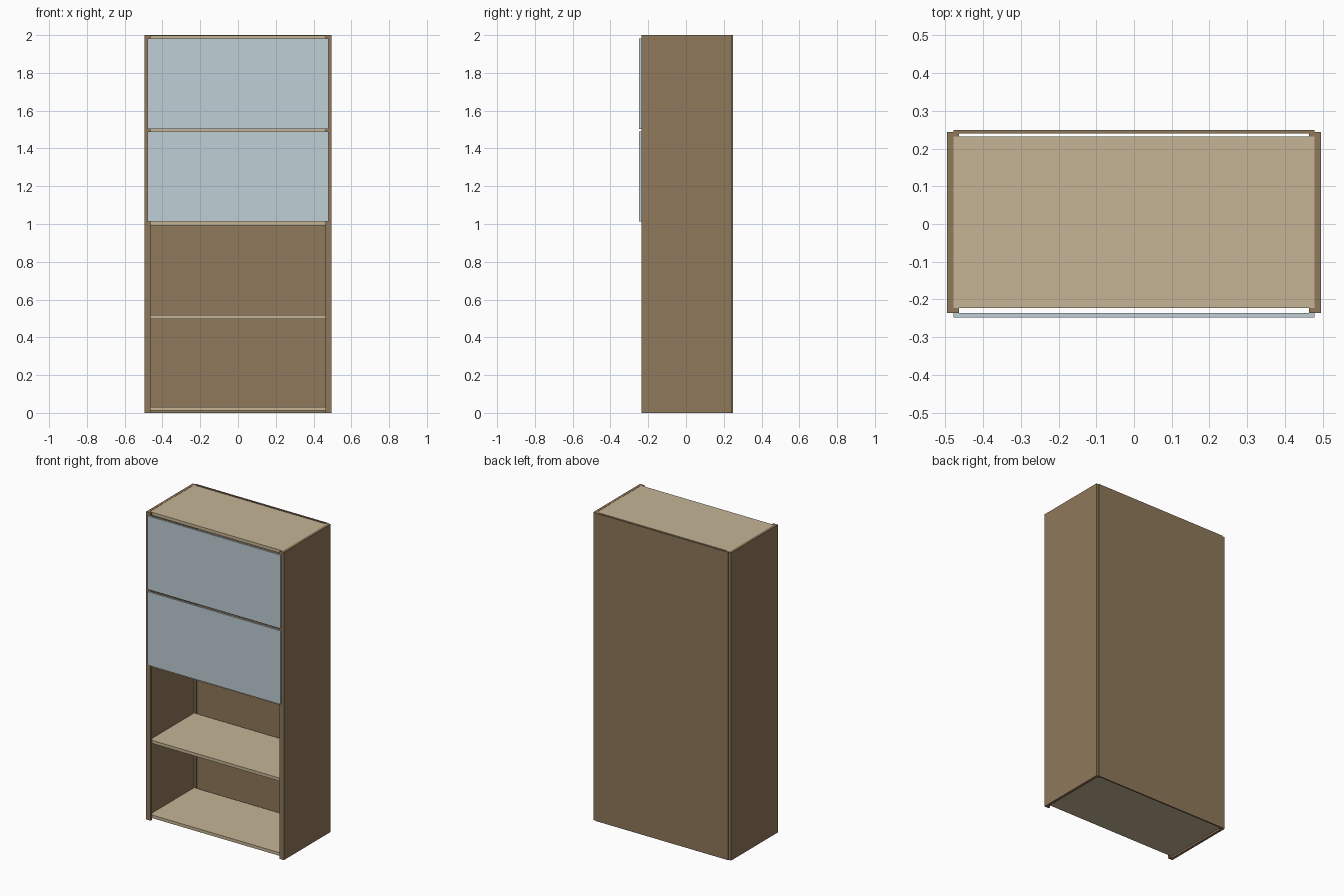
import bpy, bmesh

if "Cube" in bpy.data.objects:
    bpy.data.objects.remove(bpy.data.objects["Cube"])


def material(name, rgb):
    m = bpy.data.materials.new(name)
    m.diffuse_color = (*rgb, 1)
    m.use_nodes = True
    m.node_tree.nodes["Principled BSDF"].inputs["Base Color"].default_value = m.diffuse_color
    return m


wood = material("dark_wood", (0.275, 0.188, 0.105))
light = material("light_wood", (0.56, 0.46, 0.30))
glass = material("door_glass", (0.52, 0.62, 0.66))


def prism(name, profile, z0, z1, mat):
    """Extrude an xy profile from z0 up to z1."""
    bm = bmesh.new()
    face = bm.faces.new([bm.verts.new((x, y, z0)) for x, y in profile])
    top = bmesh.ops.extrude_face_region(bm, geom=[face])
    verts = [v for v in top["geom"] if isinstance(v, bmesh.types.BMVert)]
    bmesh.ops.translate(bm, verts=verts, vec=(0, 0, z1 - z0))
    bmesh.ops.recalc_face_normals(bm, faces=bm.faces)
    mesh = bpy.data.meshes.new(name)
    bm.to_mesh(mesh)
    bm.free()
    mesh.materials.append(mat)
    obj = bpy.data.objects.new(name, mesh)
    bpy.context.collection.objects.link(obj)
    return obj


def board(name, half_w, y0, y1, z0, z1, mat):
    rect = [(-half_w, y0), (half_w, y0), (half_w, y1), (-half_w, y1)]
    return prism(name, rect, z0, z1, mat)


# Side panels: shallow channels with a lip at front and back
OUTER, INNER, LIP = 0.495, 0.478, 0.463
FRONT, BACK = -0.236, 0.244
SHELF_FRONT, SHELF_BACK = -0.222, 0.232
channel = [(OUTER, FRONT), (OUTER, BACK), (LIP, BACK), (LIP, SHELF_BACK),
           (INNER, SHELF_BACK), (INNER, SHELF_FRONT), (LIP, SHELF_FRONT), (LIP, FRONT)]
for side, s in (("right", 1), ("left", -1)):
    prism(f"{side}_side_panel", [(s * x, y) for x, y in channel], 0, 2, wood)

# Back panel
board("back_panel", INNER, 0.24, 0.249, 0, 2, wood)

# Bottom, shelves and top, held between the lips
levels = (("bottom_board", 0.012), ("lower_shelf", 0.497), ("middle_shelf", 0.992),
          ("upper_shelf", 1.487), ("top_board", 1.979))
for name, z in levels:
    board(name, INNER, SHELF_FRONT, SHELF_BACK, z, z + 0.02, light)

# Glass doors in front of the two upper compartments
for name, z0, z1 in (("lower_door", 1.012, 1.49), ("upper_door", 1.504, 1.982)):
    board(name, INNER, -0.248, FRONT, z0, z1, glass)
